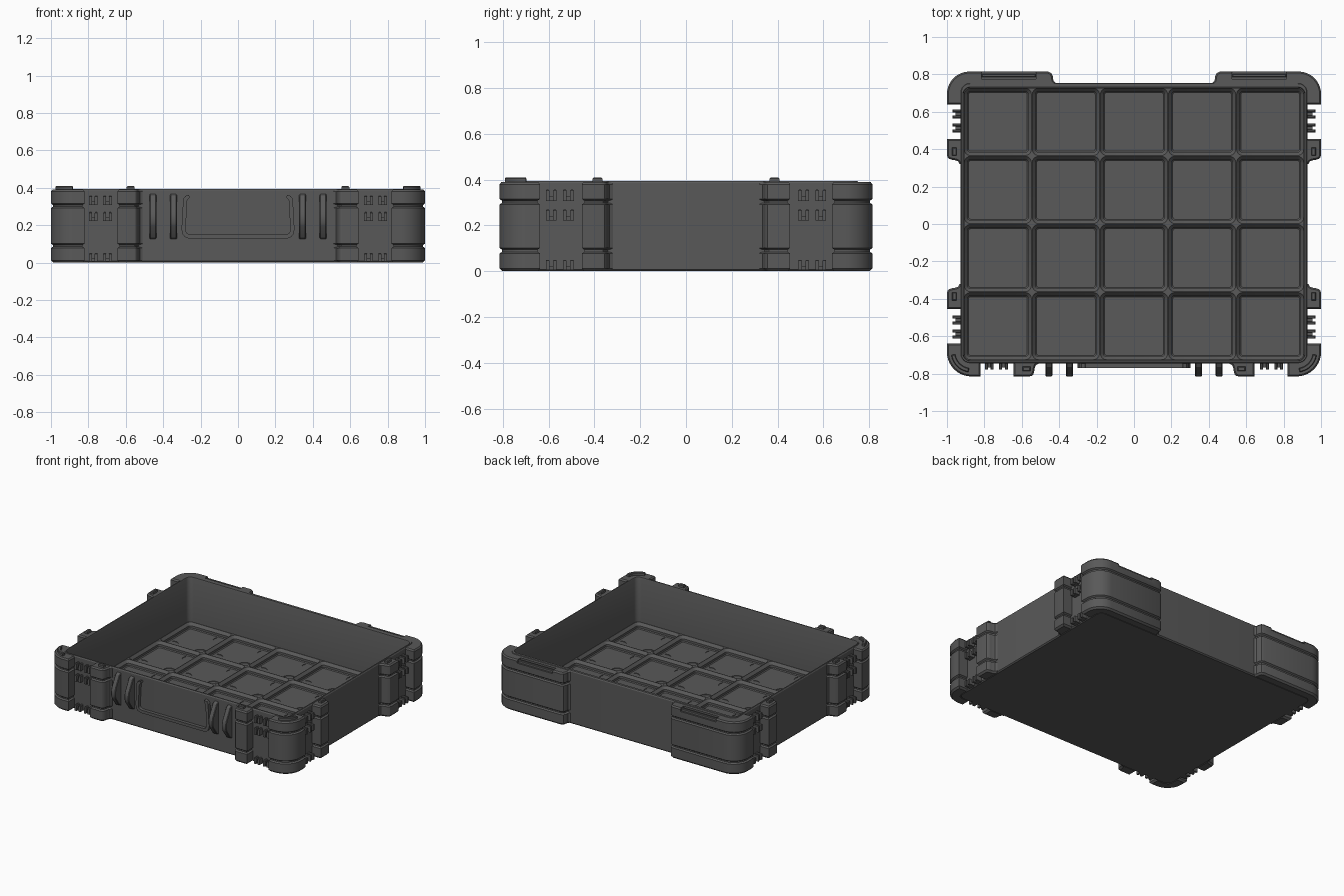
import bpy, bmesh, math

if "Cube" in bpy.data.objects:
    bpy.data.objects.remove(bpy.data.objects["Cube"])

mat = bpy.data.materials.new("dark_grey_plastic")
mat.diffuse_color = (0.1, 0.1, 0.1, 1)
mat.use_nodes = True
mat.node_tree.nodes["Principled BSDF"].inputs["Base Color"].default_value = mat.diffuse_color


def finish(name, bm):
    bmesh.ops.recalc_face_normals(bm, faces=bm.faces)
    me = bpy.data.meshes.new(name)
    bm.to_mesh(me)
    bm.free()
    me.materials.append(mat)
    ob = bpy.data.objects.new(name, me)
    bpy.context.collection.objects.link(ob)
    return ob


def add_loft(bm, loops):
    """Skin a stack of equal-length 3D loops and cap both ends."""
    rings = [[bm.verts.new(p) for p in lp] for lp in loops]
    n = len(rings[0])
    for a, b in zip(rings, rings[1:]):
        for i in range(n):
            j = (i + 1) % n
            bm.faces.new((a[i], a[j], b[j], b[i]))
    bm.faces.new(rings[0][::-1])
    bm.faces.new(rings[-1])


def at_z(pts, z):
    return [(x, y, z) for x, y in pts]


def rrect(x0, x1, y0, y1, r, n=6):
    pts = []
    for cx, cy, a0 in ((x1 - r, y1 - r, 0), (x0 + r, y1 - r, 90),
                       (x0 + r, y0 + r, 180), (x1 - r, y0 + r, 270)):
        for i in range(n + 1):
            a = math.radians(a0 + 90 * i / n)
            pts.append((cx + r * math.cos(a), cy + r * math.sin(a)))
    return pts


def arc(cx, cy, r, a0, a1, n):
    return [(cx + r * math.cos(math.radians(a0 + (a1 - a0) * i / n)),
             cy + r * math.sin(math.radians(a0 + (a1 - a0) * i / n))) for i in range(n + 1)]


def inset(pts, d):
    """Mitred inward offset of a polygon."""
    n = len(pts)
    area = sum(pts[i][0] * pts[(i + 1) % n][1] - pts[(i + 1) % n][0] * pts[i][1] for i in range(n))
    s = 1 if area > 0 else -1
    out = []
    for i in range(n):
        (ax, ay), (bx, by), (cx, cy) = pts[i - 1], pts[i], pts[(i + 1) % n]
        l1, l2 = math.hypot(bx - ax, by - ay), math.hypot(cx - bx, cy - by)
        n1 = (-(by - ay) / l1 * s, (bx - ax) / l1 * s)
        n2 = (-(cy - by) / l2 * s, (cx - bx) / l2 * s)
        k = d / max(0.3, 1 + n1[0] * n2[0] + n1[1] * n2[1])
        out.append((bx + (n1[0] + n2[0]) * k, by + (n1[1] + n2[1]) * k))
    return out


def add_box(bm, x0, x1, y0, y1, z0, z1, c=0.0):
    p = [(x0, y0), (x1, y0), (x1, y1), (x0, y1)]
    loops = [at_z(p, z0), at_z(p, z1 - c)]
    if c:
        loops.append(at_z(inset(p, c), z1))
    add_loft(bm, loops)


# Vertical section of every bumper: chamfered ends and two grooves
BANDS = [(0, .012), (.012, 0), (.078, 0), (.085, .011), (.094, .011), (.102, 0), (.292, 0),
         (.299, .011), (.308, .011), (.316, 0), (.38, 0), (.39, .008)]


def bumper(name, pts):
    bm = bmesh.new()
    add_loft(bm, [at_z(inset(pts, d), z) for z, d in BANDS])
    return finish(name, bm)


# Thin-walled tray
bm = bmesh.new()
X, YF, YB = .928, -.745, .755
add_loft(bm, [
    at_z(rrect(-X + .008, X - .008, YF + .008, YB - .008, .043), 0),
    at_z(rrect(-X, X, YF, YB, .051), .008),
    at_z(rrect(-X, X, YF, YB, .051), .386),
    at_z(rrect(-X + .005, X - .005, YF + .005, YB - .005, .046), .394),
    at_z(rrect(-.915, .915, -.732, .732, .038), .394),
    at_z(rrect(-.911, .911, -.729, .729, .035), .386),
    at_z(rrect(-.911, .911, -.729, .729, .035), .015)])
finish("tray_shell", bm)

# Five by four grid of stepped pockets, each with a lobed floor plate
P = .364
grid, plates = bmesh.new(), bmesh.new()
lobed = []
for q in range(4):
    c, s = round(math.cos(q * math.pi / 2)), round(math.sin(q * math.pi / 2))
    part = [(.15, .06)] + arc(.115, .115, .045, 300, 150, 8) + [(.06, .15)]
    lobed += [(x * c - y * s, x * s + y * c) for x, y in part]
for i in range(5):
    for j in range(4):
        cx, cy = (i - 2) * P, (j - 1.5) * P

        def ring(h, r, z):
            return at_z(rrect(cx - h, cx + h, cy - h, cy + h, r, 4), z)
        add_loft(grid, [ring(.182, .001, .01), ring(.182, .001, .063), ring(.180, .034, .063),
                        ring(.163, .018, .044), ring(.163, .018, .028), ring(.157, .012, .022)])
        add_loft(plates, [[(cx + x, cy + y, z) for x, y in lobed] for z in (.018, .026)])
finish("pocket_grid", grid)
finish("pocket_floor_plates", plates)

# Local outline of the short bumper: u along the wall, w away from it
short = [(.125, -.014), (.125, .07), (.04, .07), (.027, .067), (.018, .058),
         (.013, .04), (.010, .022), (.004, .009), (-.01, .002), (-.01, -.014)]

for sx, side in ((1, "right"), (-1, "left")):
    # Front corner bumper
    pts = ([(.82, -.731), (.82, -.815)] + arc(.87, -.685, .13, -90, 0, 10) +
           [(1, -.638), (.914, -.638), (.914, -.70), (.905, -.722), (.885, -.731)])
    bumper("front_corner_bumper_" + side, [(sx * x, y) for x, y in pts])

    # Long back corner bumper with a hinge slot in the top
    pts = ([(.42, .74), (.42, .757), (.431, .766), (.434, .79), (.442, .807), (.46, .815)] +
           arc(.88, .695, .12, 90, 0, 10) +
           [(1, .638), (.914, .638), (.914, .70), (.905, .725), (.885, .74)])
    ob = bumper("back_corner_bumper_" + side, [(sx * x, y) for x, y in pts])
    x0, x1 = sorted((sx * .525, sx * .815))
    bm = bmesh.new()
    add_box(bm, x0, x1, .775, .85, .365, .45)
    cut = finish("slot_cutter", bm)
    mod = ob.modifiers.new("slot", 'BOOLEAN')
    mod.operation, mod.object, mod.solver = 'DIFFERENCE', cut, 'EXACT'
    bpy.context.view_layer.objects.active = ob
    bpy.ops.object.modifier_apply(modifier="slot")
    bpy.data.objects.remove(cut)
    bm = bmesh.new()
    add_box(bm, x0, x1, .785, .803, .36, .384, .004)
    finish("hinge_bar_" + side, bm)

    # Short bumpers beside the latch gaps
    bumper("front_short_bumper_" + side, [(sx * (.52 + u), YF - w) for u, w in short])
    for sy, end in ((1, "back"), (-1, "front")):
        bumper(f"side_short_bumper_{end}_{side}", [(sx * (.93 + w), sy * (.33 + u)) for u, w in short])

    # Stacking tabs on top of the bumpers
    bm = bmesh.new()
    a = (arc(.87, -.685, .108, -82, -8, 10) + arc(.87, -.685, .086, -8, -82, 10))
    a = [(sx * x, y) for x, y in a]
    add_loft(bm, [at_z(a, .38), at_z(a, .405), at_z(inset(a, .004), .41)])
    tx = sorted((sx * .553, sx * .595))
    add_box(bm, *tx, -.787, -.762, .38, .41, .005)
    for sy in (1, -1):
        add_box(bm, *sorted((sx * .948, sx * .973)), *sorted((sy * .365, sy * .408)), .38, .41, .005)
    finish("stacking_tabs_" + side, bm)

    # Paired latch lugs in the gaps, joined by a low bar
    bm = bmesh.new()
    for z0, z1 in ((.005, .05), (.222, .27), (.308, .357)):
        zb = z0 + .018
        for u in (.773, .698):
            for f in (-.015, .015):
                add_box(bm, *sorted((sx * (u + f - .008), sx * (u + f + .008))), -.778, -.735, z0, z1, .004)
            add_box(bm, *sorted((sx * (u - .015), sx * (u + .015))), -.766, -.735, z0, zb)
        for sy in (1, -1):
            for v in (.589, .514):
                for f in (-.016, .016):
                    add_box(bm, *sorted((sx * .92, sx * .97)),
                            *sorted((sy * (v + f - .008), sy * (v + f + .008))), z0, z1, .004)
                add_box(bm, *sorted((sx * .92, sx * .955)),
                        *sorted((sy * (v - .015), sy * (v + .015))), z0, zb)
    finish("latch_lugs_" + side, bm)

    # Tapered handle ribs on the front wall
    bm = bmesh.new()
    prof = [(-.735, .372), (-.765, .355), (-.808, .275), (-.815, .25), (-.815, .215),
            (-.808, .195), (-.765, .135), (-.735, .122)]
    for u in (.345, .455):
        add_loft(bm, [[(sx * (u + d), y, z) for y, z in (inset(prof, c))]
                      for d, c in ((-.018, .004), (-.014, 0), (.014, 0), (.018, .004))])
    finish("handle_ribs_" + side, bm)

# U-shaped label frame swept along the front wall
half = [(.262, .362), (.282, .356), (.293, .34), (.302, .18), (.298, .155), (.284, .137), (.26, .128)]
path = half + [(-x, z) for x, z in reversed(half)]
inner = inset(path, .022)
inner[0], inner[-1] = (.258, .348), (-.258, .348)
bm = bmesh.new()
for i in range(len(path) - 1):
    q = [path[i], path[i + 1], inner[i + 1], inner[i]]
    add_loft(bm, [[(x, -.735, z) for x, z in q], [(x, -.77, z) for x, z in q]])
bmesh.ops.remove_doubles(bm, verts=bm.verts, dist=.0002)
finish("label_frame", bm)

# Smooth shading with crisp edges
bpy.ops.object.select_all(action='DESELECT')
for ob in bpy.context.scene.objects:
    ob.select_set(True)
    bpy.context.view_layer.objects.active = ob
bpy.ops.object.shade_smooth_by_angle(angle=math.radians(30))
